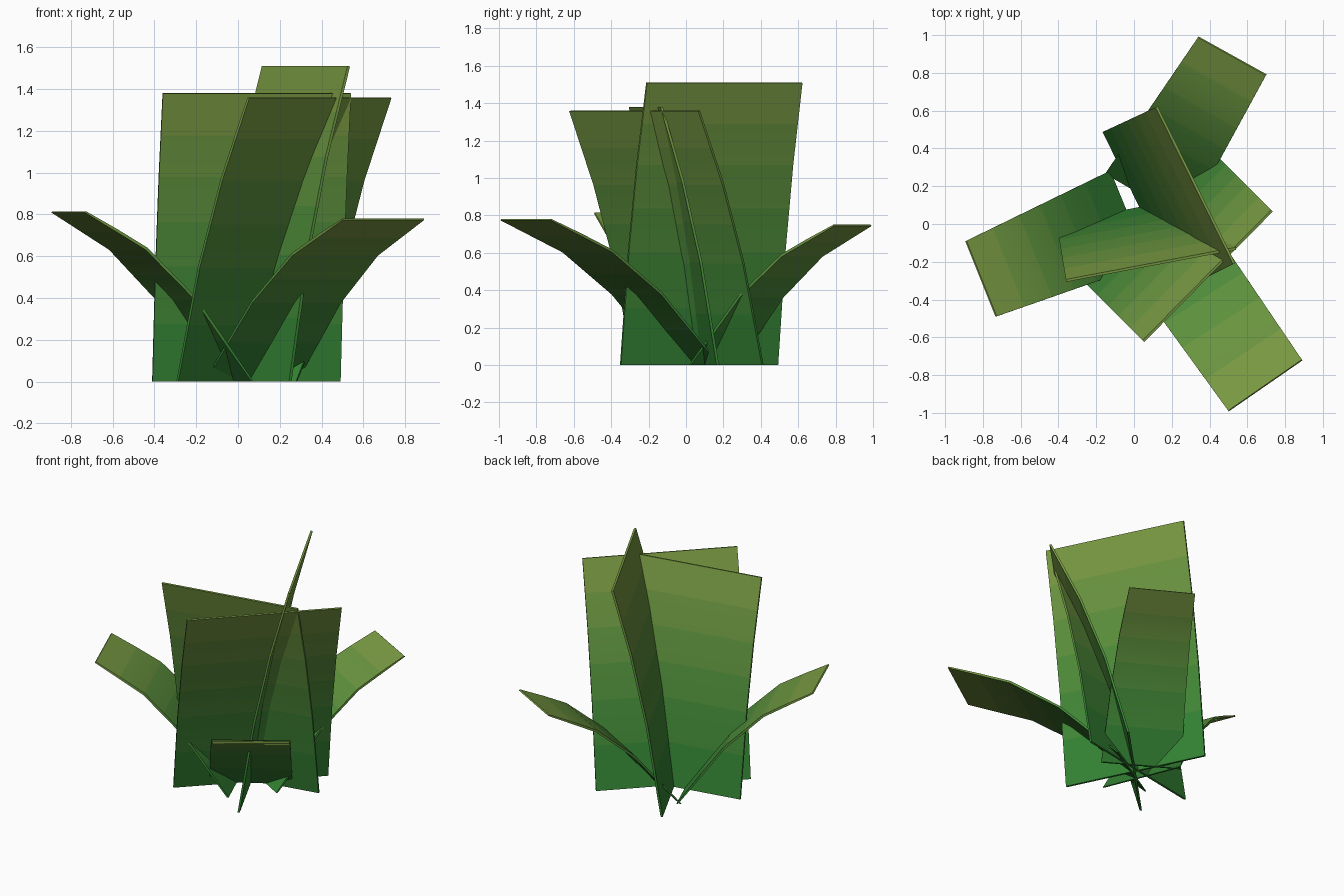
import bpy, bmesh
from math import hypot
from mathutils import Vector

if "Cube" in bpy.data.objects:
    bpy.data.objects.remove(bpy.data.objects["Cube"])

THICK = 0.014
ROWS = 2          # colour bands per bend


def srgb(c):
    return tuple(((v + 0.055) / 1.055) ** 2.4 for v in c) + (1.0,)


# Leaf colours, deep green at the root to olive at the tip
root, tip = Vector((0.20, 0.51, 0.20)), Vector((0.47, 0.60, 0.26))
mats = []
for i in range(3 * ROWS):
    m = bpy.data.materials.new(f"leaf_green_{i + 1}")
    m.diffuse_color = srgb(root.lerp(tip, i / (3 * ROWS - 1)))
    m.use_nodes = True
    m.node_tree.nodes["Principled BSDF"].inputs["Base Color"].default_value = m.diffuse_color
    mats.append(m)


def leaf(name, base, top, height, bends):
    """Thin strip from a root edge (two xy points) to a tip edge, bent outward."""
    b = [Vector(p) for p in base]
    t = [Vector(p) for p in top]
    out = ((t[0] + t[1]) - (b[0] + b[1])) / 2
    reach = out.length
    out.normalize()

    # Subdivide the bend profile into rows of (outward fraction, height fraction)
    prof = [(0, 0)] + bends + [(1, 1)]
    pts = [(0.0, 0.0)]
    for (f0, h0), (f1, h1) in zip(prof, prof[1:]):
        for k in range(1, ROWS + 1):
            s = k / ROWS
            pts.append((f0 + (f1 - f0) * s, h0 + (h1 - h0) * s))

    bm = bmesh.new()
    rings = []
    for i, (f, h) in enumerate(pts):
        p, q = pts[max(i - 1, 0)], pts[min(i + 1, len(pts) - 1)]
        dr, dz = (q[0] - p[0]) * reach, (q[1] - p[1]) * height
        n = hypot(dr, dz)
        nr, nz = dz / n, -dr / n          # outward, downward side
        ring = []
        for side, sgn in ((0, 1), (1, 1), (1, -1), (0, -1)):
            xy = b[side].lerp(t[side], f) + out * nr * sgn * THICK / 2
            z = h * height + nz * sgn * THICK / 2
            z = 0 if i == 0 else min(max(z, 0), height)
            ring.append(bm.verts.new((xy.x, xy.y, z)))
        rings.append(ring)
    for i, (a, c) in enumerate(zip(rings, rings[1:])):
        for k in range(4):
            j = (k + 1) % 4
            bm.faces.new((a[k], a[j], c[j], c[k])).material_index = i
    bm.faces.new(rings[0][::-1])
    bm.faces.new(rings[-1]).material_index = len(mats) - 1
    bmesh.ops.recalc_face_normals(bm, faces=bm.faces)

    me = bpy.data.meshes.new(name)
    bm.to_mesh(me)
    bm.free()
    for m in mats:
        me.materials.append(m)
    ob = bpy.data.objects.new(name, me)
    bpy.context.collection.objects.link(ob)
    bpy.context.view_layer.objects.active = ob
    ob.select_set(True)
    bpy.ops.object.shade_smooth_by_angle(angle=0.6)
    ob.select_set(False)


UPRIGHT = [(0.30, 0.40), (0.62, 0.71)]
SPREAD = [(0.345, 0.49), (0.635, 0.78)]

# Tall upright leaves
leaf("tall_leaf_front", [(-0.41, 0.0), (0.49, 0.17)],
     [(-0.36, -0.30), (0.54, -0.13)], 1.38, UPRIGHT)
leaf("tall_leaf_back", [(-0.16, 0.49), (0.25, -0.35)],
     [(0.12, 0.62), (0.53, -0.21)], 1.51, UPRIGHT)
leaf("tall_leaf_right", [(-0.29, -0.28), (0.39, 0.41)],
     [(0.05, -0.62), (0.73, 0.07)], 1.36, UPRIGHT)

# Shorter leaves spreading outward
leaf("spreading_leaf_left", [(-0.13, 0.28), (0.07, -0.21)],
     [(-0.89, -0.09), (-0.73, -0.49)], 0.815, SPREAD)
leaf("spreading_leaf_front", [(-0.16, -0.08), (0.28, 0.18)],
     [(0.50, -0.99), (0.89, -0.72)], 0.78, SPREAD)
leaf("spreading_leaf_back", [(-0.15, 0.27), (0.28, 0.02)],
     [(0.34, 0.99), (0.70, 0.79)], 0.75, SPREAD)
